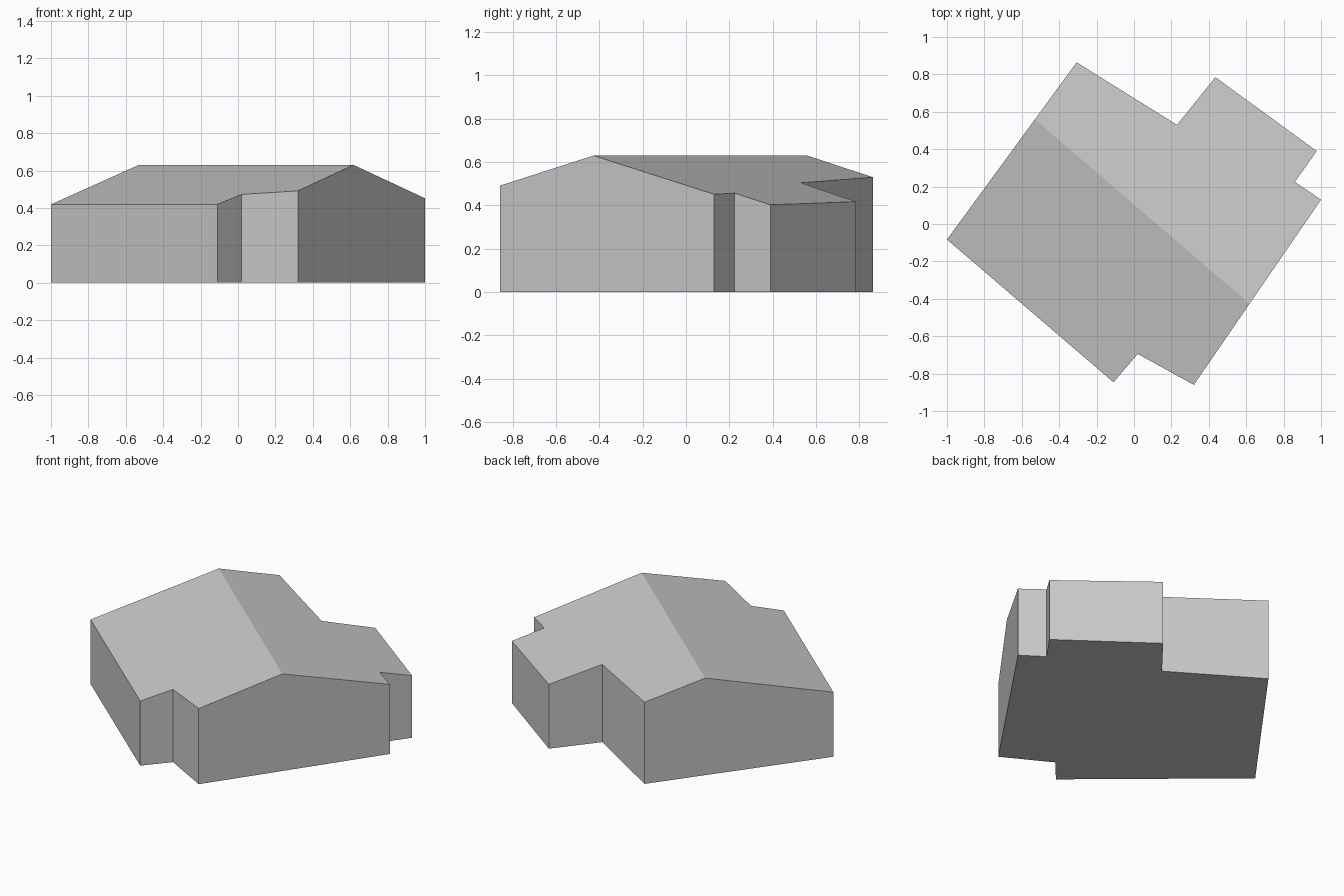
import bpy
import bmesh
from mathutils import Vector

cube = bpy.data.objects.get("Cube")
if cube:
    bpy.data.objects.remove(cube, do_unlink=True)

# Plain grey for the whole building
GREY = (0.59, 0.59, 0.59, 1)
mat = bpy.data.materials.new("plain grey")
mat.use_nodes = True
mat.diffuse_color = GREY
mat.node_tree.nodes["Principled BSDF"].inputs["Base Color"].default_value = GREY

# Footprint corners, counter-clockwise
FOOTPRINT = [(-1, -0.083), (-0.11, -0.846), (0.02, -0.695), (0.32, -0.86),
             (1, 0.13), (0.86, 0.225), (0.977, 0.39), (0.435, 0.785),
             (0.23, 0.53), (-0.307, 0.864)]
RIDGE_START, RIDGE_END = Vector((-0.53, 0.56, 0)), Vector((0.615, -0.425, 0))
RIDGE_HEIGHT, ROOF_SLOPE = 0.63, 0.266
along = (RIDGE_END - RIDGE_START).normalized()
across = Vector((-along.y, along.x, 0))

# Floor, extruded into walls
bm = bmesh.new()
floor = bm.faces.new([bm.verts.new((x, y, 0)) for x, y in FOOTPRINT])
top = bmesh.ops.extrude_face_region(bm, geom=[floor], use_keep_orig=True)["geom"]
roof_verts = [v for v in top if isinstance(v, bmesh.types.BMVert)]
bmesh.ops.translate(bm, verts=roof_verts, vec=(0, 0, RIDGE_HEIGHT))

# Crease the top along the ridge, then let both sides fall away from it
bmesh.ops.bisect_plane(bm, geom=top, plane_co=RIDGE_START, plane_no=across)
for v in bm.verts:
    if v.co.z > 0.1:
        v.co.z = RIDGE_HEIGHT - ROOF_SLOPE * abs((v.co - RIDGE_START).dot(across))
bmesh.ops.recalc_face_normals(bm, faces=bm.faces)

mesh = bpy.data.meshes.new("gabled_building")
bm.to_mesh(mesh)
bm.free()
mesh.materials.append(mat)
building = bpy.data.objects.new("gabled_building", mesh)
bpy.context.collection.objects.link(building)
